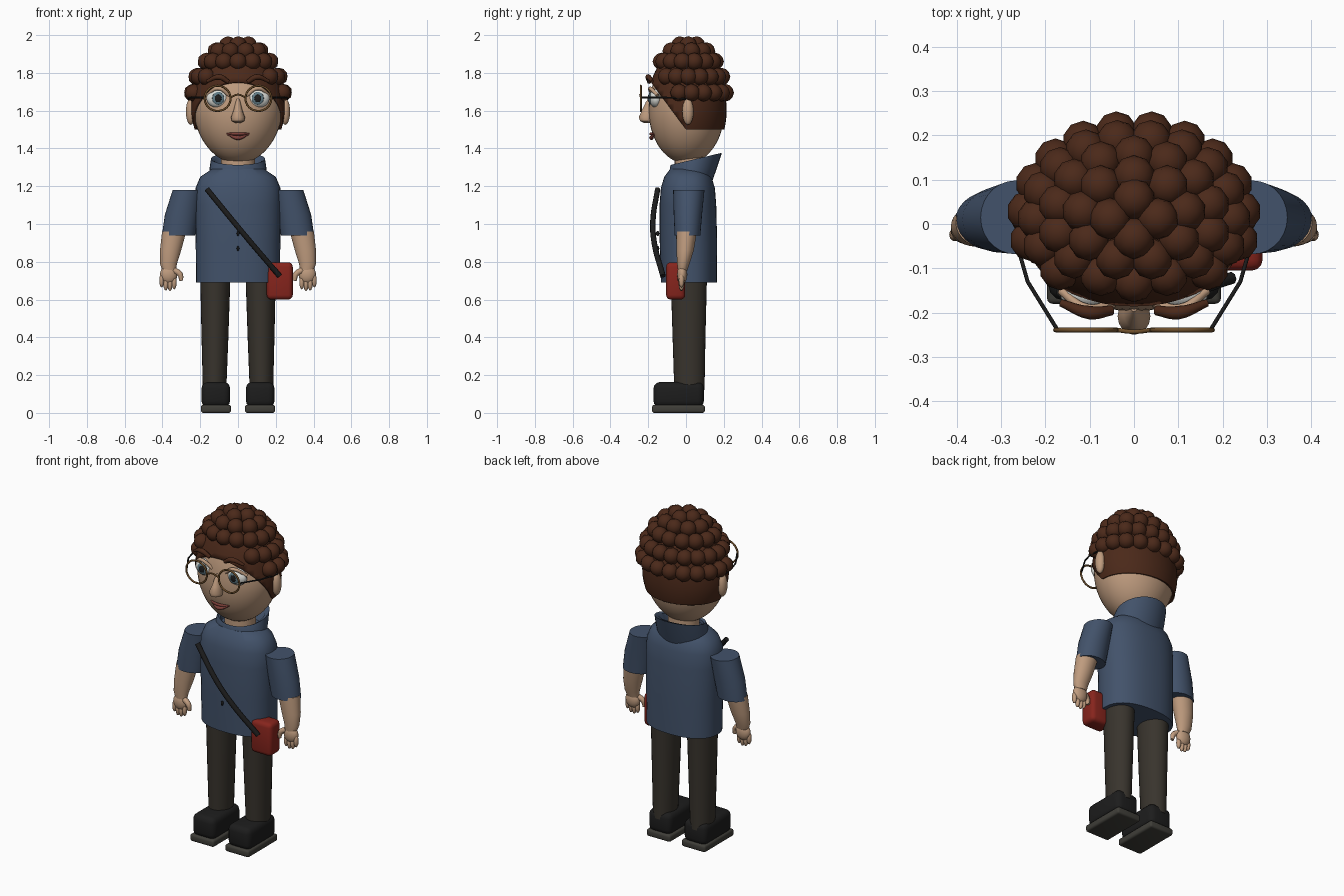
import bpy, bmesh, math
from mathutils import Vector

if "Cube" in bpy.data.objects:
    bpy.data.objects.remove(bpy.data.objects["Cube"])

def mat(name, r, g, b):
    m = bpy.data.materials.new(name)
    m.diffuse_color = (r, g, b, 1)
    m.use_nodes = True
    m.node_tree.nodes["Principled BSDF"].inputs["Base Color"].default_value = m.diffuse_color
    return m

SKIN = mat("skin", .52, .33, .21)
HAIR = mat("hair", .07, .022, .01)
BLUE = mat("blue_cloth", .055, .085, .145)
TROUSER = mat("trouser_cloth", .04, .034, .026)
BLACK = mat("black", .012, .012, .012)
SOLE = mat("sole_rubber", .05, .048, .04)
RED = mat("red_leather", .24, .018, .012)
GOLD = mat("frame_metal", .16, .08, .025)
WHITE = mat("eye_white", .75, .76, .72)
IRIS = mat("iris", .12, .2, .24)
LIP = mat("lip", .2, .05, .04)

def finish(bm, name, m, angle=45):
    me = bpy.data.meshes.new(name)
    bmesh.ops.recalc_face_normals(bm, faces=bm.faces)
    bm.to_mesh(me)
    bm.free()
    ob = bpy.data.objects.new(name, me)
    bpy.context.collection.objects.link(ob)
    me.materials.append(m)
    bpy.ops.object.select_all(action='DESELECT')
    ob.select_set(True)
    bpy.context.view_layer.objects.active = ob
    bpy.ops.object.shade_smooth_by_angle(angle=math.radians(angle))
    return ob

def loft(name, rings, m, n=28, power=2.0, caps=True):
    """rings: (cx, cy, cz, rx, ry, front-to-back tilt)"""
    bm = bmesh.new()
    rows = []
    for cx, cy, cz, rx, ry, tilt in rings:
        row = []
        for i in range(n):
            a = math.tau * i / n
            c, s = math.cos(a), math.sin(a)
            u = math.copysign(abs(c) ** (2 / power), c)
            v = math.copysign(abs(s) ** (2 / power), s)
            row.append(bm.verts.new((cx + rx * u, cy + ry * v, cz + tilt * v)))
        rows.append(row)
    for a, b in zip(rows, rows[1:]):
        for i in range(n):
            j = (i + 1) % n
            bm.faces.new((a[i], a[j], b[j], b[i]))
    if caps:
        bm.faces.new(rows[0])
        bm.faces.new(rows[-1])
    return finish(bm, name, m)

def ball(name, loc, r, m, seg=24, rot=None):
    bm = bmesh.new()
    bmesh.ops.create_uvsphere(bm, u_segments=seg, v_segments=seg // 2, radius=1)
    for v in bm.verts:
        v.co = Vector((v.co.x * r[0], v.co.y * r[1], v.co.z * r[2])) + Vector(loc)
    return finish(bm, name, m, 80)

def box(name, lo, hi, bevel, m):
    bm = bmesh.new()
    bmesh.ops.create_cube(bm, size=1)
    for v in bm.verts:
        v.co = [(a + b) / 2 + c * (b - a) for a, b, c in zip(lo, hi, v.co)]
    bmesh.ops.bevel(bm, geom=bm.edges[:], offset=bevel, segments=3, profile=.5, affect='EDGES')
    return finish(bm, name, m)

def tube(name, pts, r, m, smooth=True, cyclic=False, radii=None):
    cu = bpy.data.curves.new(name, 'CURVE')
    cu.dimensions = '3D'
    cu.bevel_depth = r
    cu.bevel_resolution = 2
    cu.use_fill_caps = True
    cu.resolution_u = 6
    sp = cu.splines.new('BEZIER' if smooth else 'POLY')
    p = sp.bezier_points if smooth else sp.points
    p.add(len(pts) - 1)
    for i, (q, co) in enumerate(zip(p, pts)):
        q.co = co if smooth else (*co, 1)
        q.radius = radii[i] if radii else 1
        if smooth:
            q.handle_left_type = q.handle_right_type = 'AUTO'
    sp.use_cyclic_u = cyclic
    cu.materials.append(m)
    ob = bpy.data.objects.new(name, cu)
    bpy.context.collection.objects.link(ob)
    return ob

# Torso, neck and folded hood collar
loft("sweater_body", [(0, .015, .69, .222, .148, 0), (0, .013, .9, .224, .152, 0),
     (0, .01, 1.1, .228, .15, 0), (0, .01, 1.19, .225, .143, 0),
     (0, .01, 1.25, .2, .125, 0), (0, .01, 1.29, .14, .095, 0)], BLUE, 36, 2.3)
loft("hood_collar", [(0, .025, 1.25, .152, .112, -.03), (0, .04, 1.30, .15, .125, .0),
     (0, .055, 1.345, .143, .135, .032), (0, .045, 1.335, .125, .115, .03),
     (0, .02, 1.27, .1, .09, 0)], BLUE, 32)
loft("neck", [(0, .02, 1.24, .09, .08, 0), (0, .02, 1.4, .09, .08, 0)], SKIN)

# Limbs, hands and shoes on both sides
for s, side in ((1, "left"), (-1, "right")):
    loft(f"{side}_trouser_leg", [(s * .124, .018, .12, .062, .08, 0),
         (s * .122, .016, .4, .071, .087, 0), (s * .12, .015, .72, .08, .096, 0)], TROUSER)
    xa, xb = sorted((s * .042, s * .193))
    box(f"{side}_shoe", (xa, -.172, .03), (xb, .095, .163), .033, BLACK)
    xa, xb = sorted((s * .037, s * .196))
    box(f"{side}_shoe_sole", (xa, -.18, 0), (xb, .1, .042), .012, SOLE)
    loft(f"{side}_sleeve", [(s * .315, .008, .94, .088, .068, 0), (s * .297, .01, 1.05, .09, .075, 0),
         (s * .268, .015, 1.18, .078, .083, 0)], BLUE)
    loft(f"{side}_forearm", [(s * .365, -.018, .755, .036, .025, 0), (s * .368, -.014, .79, .045, .033, 0),
         (s * .357, -.005, .86, .056, .046, 0), (s * .338, .003, .96, .064, .055, 0)], SKIN)
    ball(f"{side}_palm", (s * .367, -.02, .733), (.046, .027, .05), SKIN, 20)
    for i in range(4):
        x = .338 + .022 * i
        low = (.655, .645, .648, .665)[i]
        ball(f"{side}_finger_{i + 1}", (s * x, -.024, low + .036), (.013, .015, .037), SKIN, 12)
    tube(f"{side}_thumb", [(s * .34, -.025, .755), (s * .308, -.032, .735), (s * .3, -.034, .7)],
         .014, SKIN, radii=[1.2, 1.1, .75])

# Egg shaped head
def egg(scale, top):
    bm = bmesh.new()
    bmesh.ops.create_uvsphere(bm, u_segments=40, v_segments=28, radius=1)
    for v in bm.verts:
        t = 1 + .07 * min(0, v.co.z)
        v.co = (v.co.x * .235 * scale * t, v.co.y * .2 * scale + .003,
                1.6 + v.co.z * (top if v.co.z > 0 else .28 * scale))
    return bm
finish(egg(1, .31), "head", SKIN, 80)

# Hair shell with a cut hairline
bm = egg(1.06, .335)
for co, no in (((0, 0, 1.5), (0, 0, 1)), ((0, 0, 1.5), (0, 1.35, 1))):
    bmesh.ops.bisect_plane(bm, geom=bm.verts[:] + bm.edges[:] + bm.faces[:],
                           plane_co=co, plane_no=no, clear_inner=True)
cap = finish(bm, "hair_shell", HAIR, 80)
mod = cap.modifiers.new("thickness", 'SOLIDIFY')
mod.thickness = .012

# Rings of curls
bm = bmesh.new()
for row, (z, count) in enumerate(((1.695, 19), (1.78, 18), (1.86, 14), (1.915, 9), (1.947, 4))):
    k = math.sqrt(1 - ((z - 1.62) / .335) ** 2)
    for i in range(count):
        a = math.tau * (i + .5 * (row % 2)) / count - math.pi / 2
        x, y = .247 * k * math.cos(a), .012 + .203 * k * math.sin(a)
        if y < (-.09, -.12, -1, -1, -1)[row]:
            continue
        r = bmesh.ops.create_icosphere(bm, subdivisions=2, radius=.047)
        bmesh.ops.translate(bm, verts=r["verts"], vec=(x, y, z))
finish(bm, "hair_curls", HAIR, 80)

# Face: ears, eyes, brows
for s, side in ((1, "left"), (-1, "right")):
    ball(f"{side}_ear", (s * .25, .01, 1.595), (.026, .03, .07), SKIN, 20)
    ball(f"{side}_eye", (s * .105, -.158, 1.665), (.062, .036, .05), WHITE)
    ball(f"{side}_iris", (s * .105, -.19, 1.665), (.032, .009, .034), IRIS, 20)
    ball(f"{side}_pupil", (s * .105, -.197, 1.665), (.018, .006, .02), BLACK, 16)
    tube(f"{side}_upper_eyelid", [(s * .045, -.178, 1.68), (s * .105, -.19, 1.718), (s * .165, -.15, 1.68)],
         .01, SKIN)
    tube(f"{side}_eyebrow", [(s * .05, -.195, 1.752), (s * .1, -.2, 1.778), (s * .165, -.178, 1.755)],
         .014, HAIR, radii=[.8, 1.1, .6])
    # Glasses: rim and folded temple
    rim = [(s * .108 + .069 * math.cos(math.tau * i / 24), -.239,
            1.665 + .067 * math.sin(math.tau * i / 24)) for i in range(24)]
    tube(f"{side}_glasses_rim", rim, .0055, GOLD, False, True)
    tube(f"{side}_glasses_temple", [(s * .175, -.235, 1.67), (s * .24, -.13, 1.67),
         (s * .26, -.06, 1.668), (s * .262, .0, 1.66)], .0045, BLACK, False)
tube("glasses_bridge", [(-.04, -.239, 1.67), (0, -.243, 1.685), (.04, -.239, 1.67)], .005, GOLD)

# Nose and mouth
loft("nose", [(0, -.2, 1.535, .014, .022, 0), (0, -.207, 1.545, .033, .036, 0),
     (0, -.208, 1.565, .037, .042, 0), (0, -.2, 1.6, .024, .034, 0),
     (0, -.193, 1.645, .013, .02, 0), (0, -.19, 1.665, .006, .008, 0)], SKIN, 16)
tube("lower_lip", [(-.055, -.168, 1.475), (0, -.183, 1.456), (.055, -.168, 1.475)], .012, LIP,
     radii=[.4, 1, .4])
tube("upper_lip", [(-.06, -.168, 1.478), (-.02, -.184, 1.477), (.02, -.184, 1.477), (.06, -.168, 1.478)],
     .008, LIP, radii=[.5, 1, 1, .5])

# Shoulder bag, strap and buttons
box("shoulder_bag", (.152, -.105, .6), (.29, -.004, .797), .024, RED)
tube("bag_strap", [(-.165, -.15, 1.185), (-.03, -.175, 1.02), (.07, -.168, .9), (.22, -.122, .725)],
     .0145, BLACK)
for z in (.95, .87):
    ball("button", (0, -.15, z), (.007, .009, .014), BLACK, 12)
